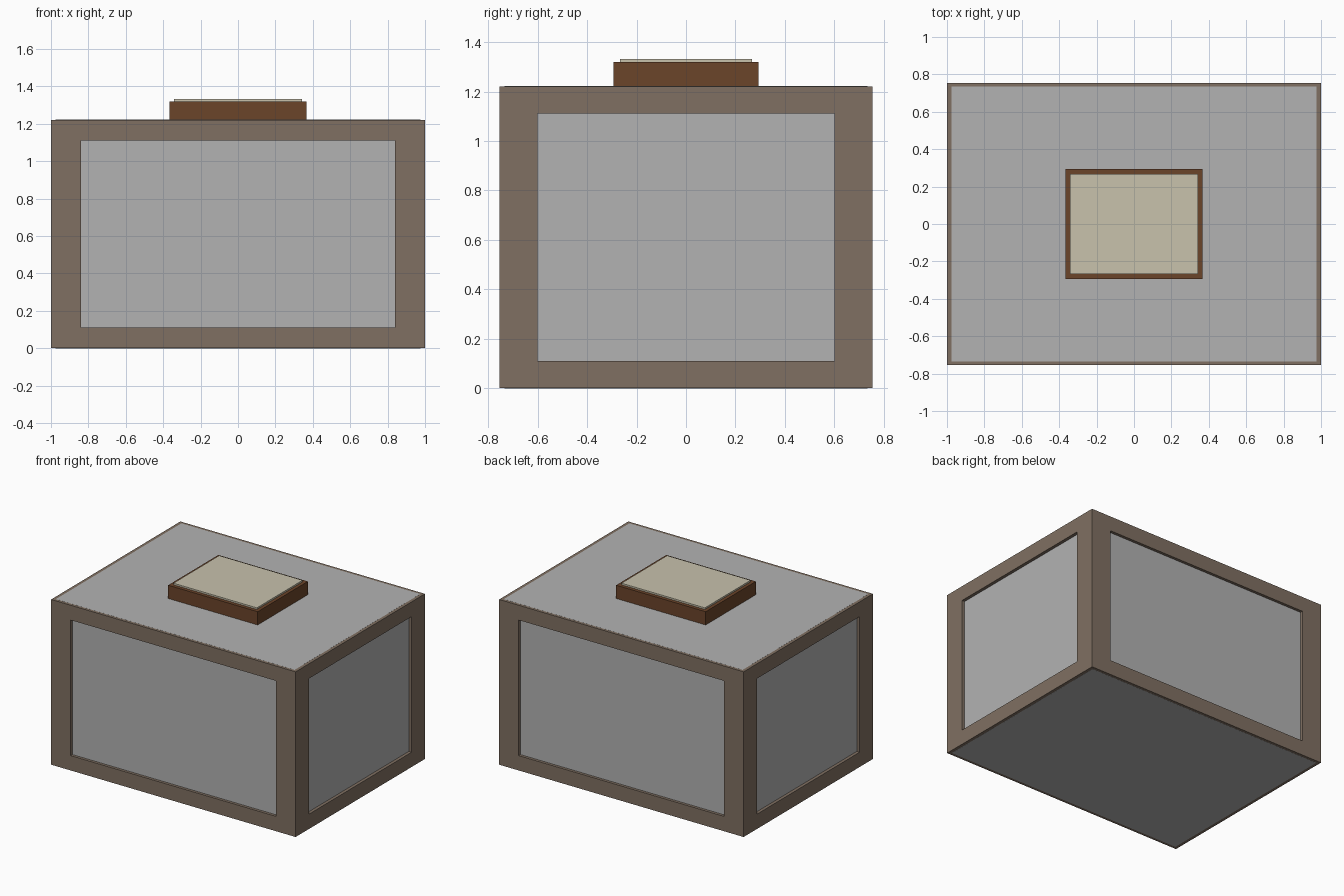
import bpy, bmesh
from itertools import product

if "Cube" in bpy.data.objects:
    bpy.data.objects.remove(bpy.data.objects["Cube"])


def material(name, rgb):
    m = bpy.data.materials.new(name)
    m.diffuse_color = (*rgb, 1.0)
    m.use_nodes = True
    m.node_tree.nodes["Principled BSDF"].inputs["Base Color"].default_value = m.diffuse_color
    return m


frame_brown = material("frame_taupe", (0.216, 0.162, 0.122))
panel_grey = material("panel_grey", (0.448, 0.448, 0.448))
lid_brown = material("lid_brown", (0.147, 0.058, 0.023))
pad_cream = material("pad_cream", (0.578, 0.539, 0.413))


def finish(name, bm, mat):
    bmesh.ops.recalc_face_normals(bm, faces=bm.faces)
    me = bpy.data.meshes.new(name)
    bm.to_mesh(me)
    bm.free()
    me.materials.append(mat)
    ob = bpy.data.objects.new(name, me)
    bpy.context.collection.objects.link(ob)
    return ob


def box(name, hx, hy, z0, z1, mat):
    bm = bmesh.new()
    bmesh.ops.create_cube(bm, size=2)
    for v in bm.verts:
        v.co = (v.co.x * hx, v.co.y * hy, z0 if v.co.z < 0 else z1)
    return finish(name, bm, mat)


def open_frame(name, cuts, mat):
    """Edges of a box as one mesh: of 3x3x3 cells keep those on box edges."""
    bm = bmesh.new()
    verts = {i: bm.verts.new([cuts[a][i[a]] for a in range(3)])
             for i in product(range(4), repeat=3)}

    def solid(c):
        return all(0 <= k <= 2 for k in c) and sum(k != 1 for k in c) >= 2

    for c in product(range(3), repeat=3):
        if not solid(c):
            continue
        for axis, side in product(range(3), (0, 1)):
            n = list(c)
            n[axis] += 1 if side else -1
            if solid(n):
                continue
            u, w = [a for a in range(3) if a != axis]
            loop = []
            for du, dw in ((0, 0), (1, 0), (1, 1), (0, 1)):
                i = list(c)
                i[axis] += side
                i[u] += du
                i[w] += dw
                loop.append(verts[tuple(i)])
            bm.faces.new(loop)
    bmesh.ops.delete(bm, geom=[v for v in bm.verts if not v.link_faces],
                     context='VERTS')
    return finish(name, bm, mat)


# Outer frame, a hair shorter than the panels so the flush faces do not flicker
open_frame("outer_frame",
           [(-1, -0.84, 0.84, 1), (-0.755, -0.6, 0.6, 0.755),
            (0.0005, 0.11, 1.112, 1.2215)], frame_brown)

# Grey panels: inner box recessed at the sides, flush at top and bottom
box("inner_panels", 0.977, 0.734, 0.0, 1.222, panel_grey)

# Raised block on top with a cream pad
box("top_block", 0.366, 0.293, 1.222, 1.32, lid_brown)
box("top_pad", 0.341, 0.267, 1.32, 1.332, pad_cream)
